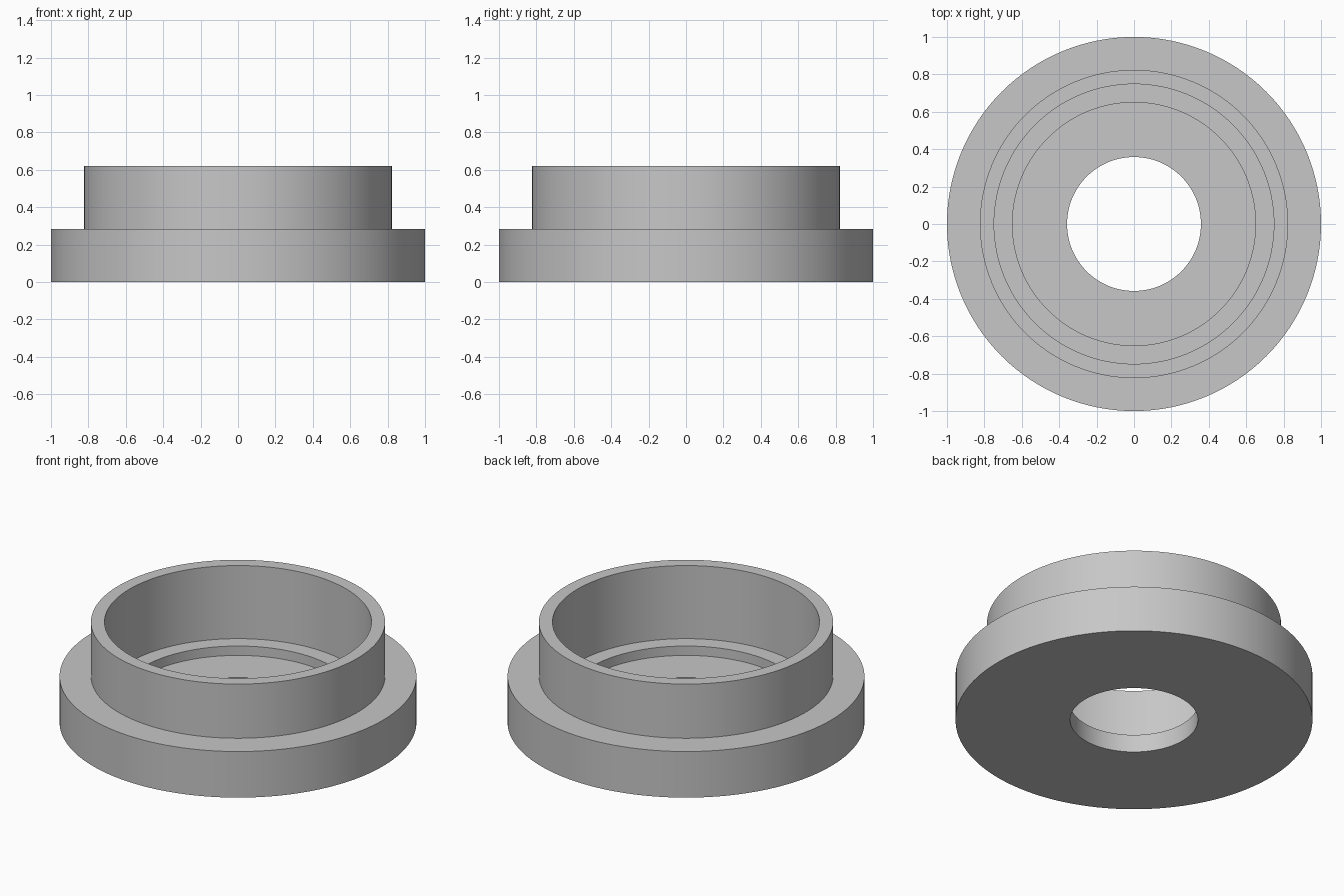
import bpy
import bmesh
import math

cube = bpy.data.objects.get("Cube")
if cube:
    bpy.data.objects.remove(cube, do_unlink=True)

# Plain grey
grey = bpy.data.materials.new("light_grey")
grey.use_nodes = True
colour = (0.57, 0.57, 0.57, 1)
grey.diffuse_color = colour
grey.node_tree.nodes["Principled BSDF"].inputs["Base Color"].default_value = colour

SEGMENTS = 128


def lathe(name, profile, material):
    """Spin a closed (radius, height) profile around the z axis."""
    bm = bmesh.new()
    verts = [bm.verts.new((r, 0, z)) for r, z in profile]
    edges = [bm.edges.new((v, verts[i - 1])) for i, v in enumerate(verts)]
    bmesh.ops.spin(bm, geom=verts + edges, cent=(0, 0, 0), axis=(0, 0, 1),
                   angle=math.tau, steps=SEGMENTS, use_merge=True)
    bmesh.ops.remove_doubles(bm, verts=bm.verts, dist=1e-4)
    bmesh.ops.recalc_face_normals(bm, faces=bm.faces)
    mesh = bpy.data.meshes.new(name)
    bm.to_mesh(mesh)
    bm.free()
    mesh.materials.append(material)
    obj = bpy.data.objects.new(name, mesh)
    bpy.context.collection.objects.link(obj)
    bpy.ops.object.select_all(action="DESELECT")
    obj.select_set(True)
    bpy.context.view_layer.objects.active = obj
    bpy.ops.object.shade_smooth_by_angle(angle=math.radians(30))
    return obj


# Heights and radii of the steps
floor, ledge, flange, rim = 0.11, 0.168, 0.285, 0.62
hole_r, recess_r, bore_r, collar_r, flange_r = 0.358, 0.65, 0.748, 0.824, 1.0

# Flanged collar with a through hole and a stepped recess
lathe("flanged_collar", [
    (hole_r, 0), (flange_r, 0),
    (flange_r, flange), (collar_r, flange),
    (collar_r, rim), (bore_r, rim),
    (bore_r, ledge), (recess_r, ledge),
    (recess_r, floor), (hole_r, floor),
], grey)
